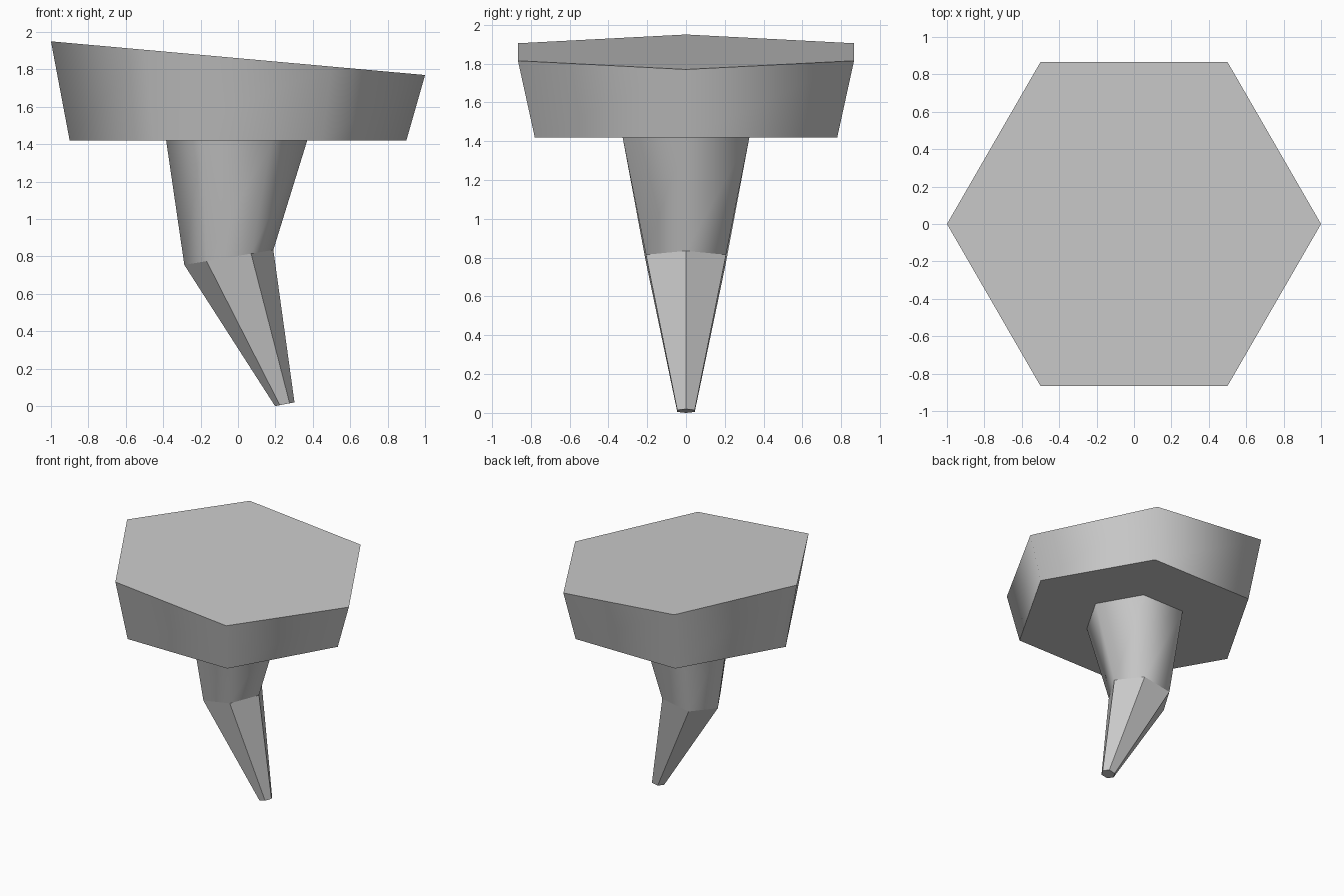
import bpy, bmesh
from math import cos, sin, pi

if "Cube" in bpy.data.objects:
    bpy.data.objects.remove(bpy.data.objects["Cube"], do_unlink=True)

grey = bpy.data.materials.new("plain_grey")
grey.use_nodes = True
colour = (0.6, 0.6, 0.6, 1)
grey.diffuse_color = colour
grey.node_tree.nodes["Principled BSDF"].inputs["Base Color"].default_value = colour


def hex_prism(name, low, high, smooth):
    """Hexagonal frustum; each ring is (centre x, centre z, radius, tilt)."""
    bm = bmesh.new()
    rings = []
    for cx, cz, r, tilt in (low, high):
        rings.append([bm.verts.new((cx + r * cos(i * pi / 3), r * sin(i * pi / 3),
                                    cz + tilt * cos(i * pi / 3))) for i in range(6)])
    bottom, top = rings
    caps = [bm.faces.new(bottom[::-1]), bm.faces.new(top)]
    for i in range(6):
        j = (i + 1) % 6
        side = bm.faces.new((bottom[i], bottom[j], top[j], top[i]))
        side.smooth = smooth
    # Rims stay crisp while the sides blend into each other
    for cap in caps:
        for edge in cap.edges:
            edge.smooth = False
    mesh = bpy.data.meshes.new(name)
    bm.to_mesh(mesh)
    bm.free()
    mesh.materials.append(grey)
    obj = bpy.data.objects.new(name, mesh)
    bpy.context.collection.objects.link(obj)
    return obj


# Ring positions down the model
top_rim = (0, 1.86, 1.0, -0.09)
slab_base = (0, 1.42, 0.9, 0)
neck = (-0.007, 1.42, 0.377, 0)
knee = (-0.049, 0.795, 0.238, 0.04)
tip = (0.25, 0.01, 0.052, 0.01)

hex_prism("slab", slab_base, top_rim, True)
hex_prism("column", knee, neck, True)
hex_prism("spike", tip, knee, False)
